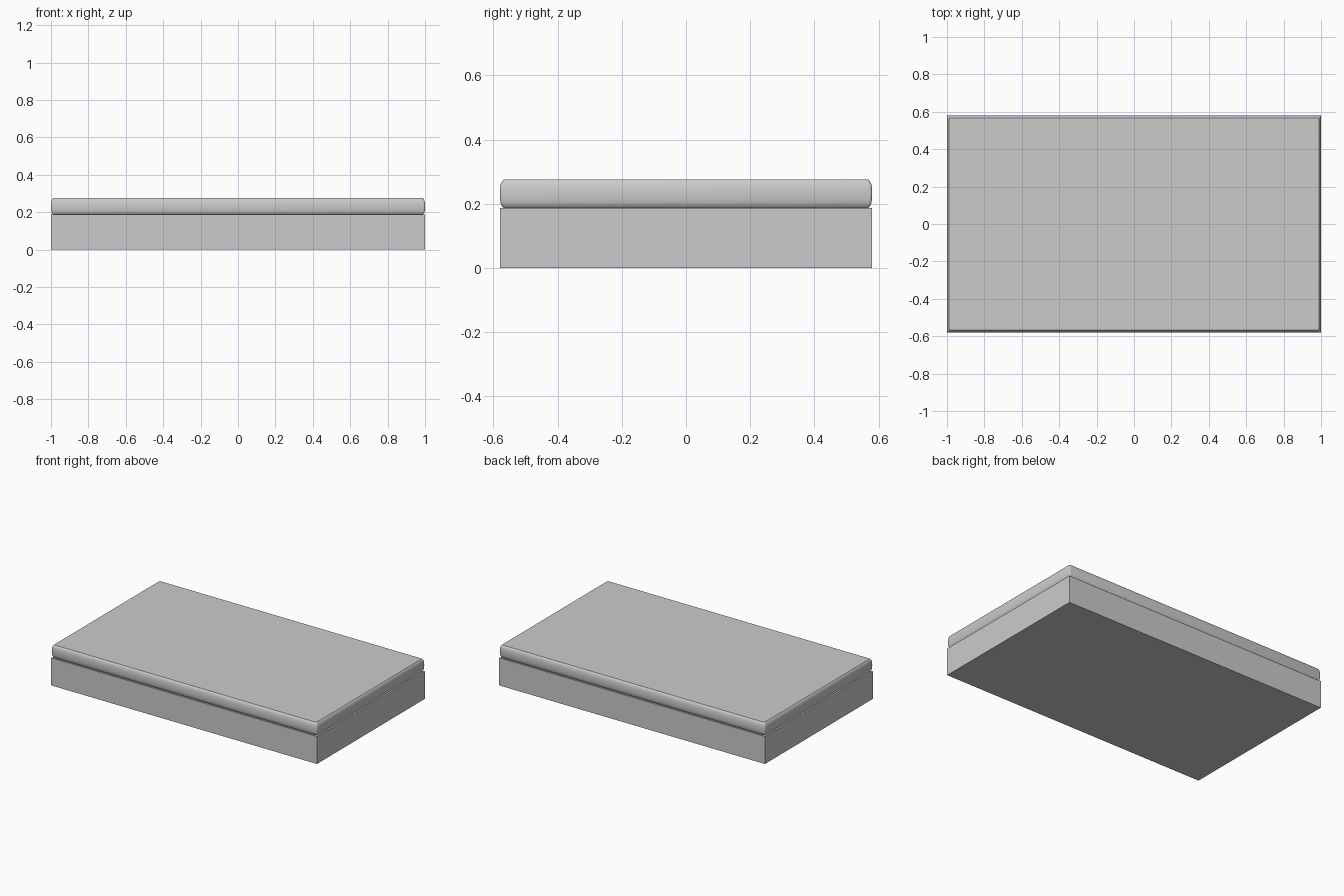
import bpy, bmesh, math

if "Cube" in bpy.data.objects:
    bpy.data.objects.remove(bpy.data.objects["Cube"])

HX, HY = 1.0, 0.58          # half length and half depth
Z0, Z1 = 0.187, 0.275       # slab bottom and top


def make_object(name, bm):
    bmesh.ops.recalc_face_normals(bm, faces=bm.faces[:])
    mesh = bpy.data.meshes.new(name)
    bm.to_mesh(mesh)
    bm.free()
    obj = bpy.data.objects.new(name, mesh)
    bpy.context.collection.objects.link(obj)
    return obj


def rounded_ring(inset, radius, z, steps=4):
    """Points of a rounded rectangle at height z."""
    pts = []
    for i, (sx, sy) in enumerate([(1, 1), (-1, 1), (-1, -1), (1, -1)]):
        cx, cy = sx * (HX - inset - radius), sy * (HY - inset - radius)
        for k in range(steps + 1):
            a = (i + k / steps) * math.pi / 2
            pts.append((cx + radius * math.cos(a), cy + radius * math.sin(a), z))
    return pts


# Plain rectangular base
bm = bmesh.new()
bmesh.ops.create_cube(bm, size=1)
for v in bm.verts:
    v.co = (v.co.x * 2 * HX, v.co.y * 2 * HY, (v.co.z + 0.5) * Z0)
make_object("base", bm)

# Top slab with bulging, rounded sides
half = [(0.012, 0.0), (0.007, 0.005), (0.003, 0.014), (0.001, 0.026), (0.0, 0.044)]
profile = [(i, Z0 + h) for i, h in half] + [(i, Z1 - h) for i, h in half[-2::-1]]
bm = bmesh.new()
rings = [[bm.verts.new(p) for p in rounded_ring(i, 0.008, z)] for i, z in profile]
for lower, upper in zip(rings, rings[1:]):
    n = len(lower)
    for k in range(n):
        j = (k + 1) % n
        bm.faces.new((lower[k], lower[j], upper[j], upper[k]))
bm.faces.new(rings[0])
bm.faces.new(rings[-1])
slab = make_object("top_slab", bm)

# Smooth the sides, keep the rims crisp
bpy.ops.object.select_all(action='DESELECT')
slab.select_set(True)
bpy.context.view_layer.objects.active = slab
bpy.ops.object.shade_smooth_by_angle(angle=math.radians(35))
